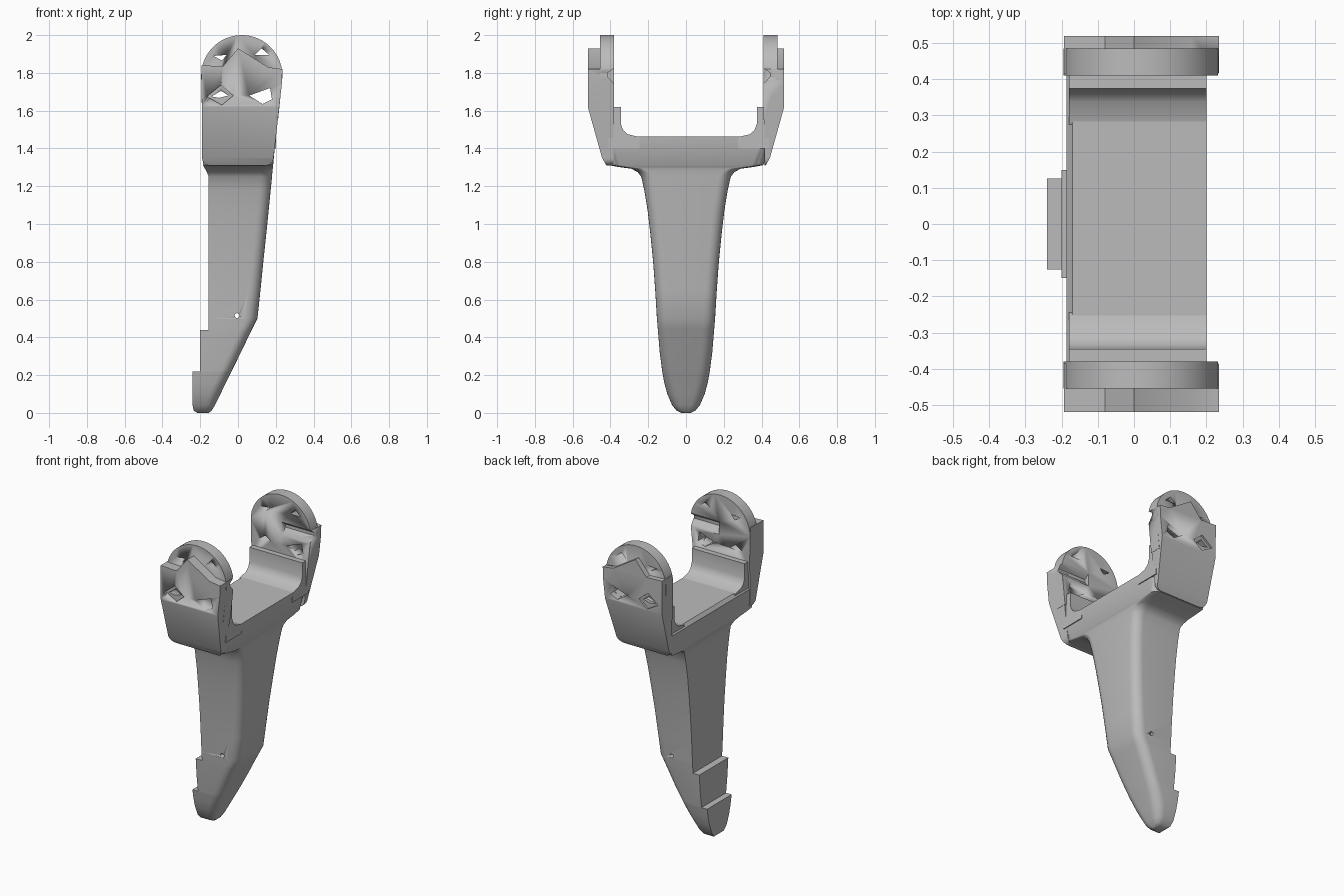
import bpy, bmesh, math

if "Cube" in bpy.data.objects:
    bpy.data.objects.remove(bpy.data.objects["Cube"])

grey = bpy.data.materials.new("plain grey")
grey.diffuse_color = (0.5, 0.5, 0.5, 1)
grey.use_nodes = True
grey.node_tree.nodes["Principled BSDF"].inputs["Base Color"].default_value = grey.diffuse_color


def finish(name, bm, angle=35):
    bmesh.ops.recalc_face_normals(bm, faces=bm.faces[:])
    me = bpy.data.meshes.new(name)
    bm.to_mesh(me)
    bm.free()
    me.materials.append(grey)
    ob = bpy.data.objects.new(name, me)
    bpy.context.collection.objects.link(ob)
    bpy.ops.object.select_all(action='DESELECT')
    bpy.context.view_layer.objects.active = ob
    ob.select_set(True)
    bpy.ops.object.shade_smooth_by_angle(angle=math.radians(angle))
    return ob


def prism(bm, outline, place, a, b):
    """Closed solid between two copies of an outline."""
    lo = [bm.verts.new(place(u, v, a)) for u, v in outline]
    hi = [bm.verts.new(place(u, v, b)) for u, v in outline]
    bm.faces.new(lo)
    bm.faces.new(hi[::-1])
    n = len(outline)
    for i in range(n):
        bm.faces.new((lo[i], lo[(i + 1) % n], hi[(i + 1) % n], hi[i]))


def along_y(u, v, d):
    return (u, d, v)


def along_x(u, v, d):
    return (d, u, v)


def arc(cx, cy, r, a0, a1, n):
    return [(cx + r * math.cos(math.radians(a0 + (a1 - a0) * i / n)),
             cy + r * math.sin(math.radians(a0 + (a1 - a0) * i / n))) for i in range(n + 1)]


def cut(ob, cutter):
    cutter.hide_render = True
    cutter.hide_set(True)
    m = ob.modifiers.new("cut", 'BOOLEAN')
    m.operation = 'DIFFERENCE'
    m.solver = 'EXACT'
    m.object = cutter


# Stem flaring into the crossbar: height, half width, left x, right x
rings = [(0, .025, -.215, -.155), (.012, .05, -.235, -.14), (.04, .073, -.24, -.122),
         (.1, .099, -.24, -.093), (.16, .115, -.24, -.064), (.22, .126, -.24, -.034),
         (.22, .126, -.2, -.034), (.32, .139, -.2, .015), (.44, .149, -.2, .073),
         (.44, .149, -.155, .073), (.5, .154, -.155, .103), (.65, .163, -.155, .119),
         (.8, .174, -.155, .134), (.95, .189, -.155, .15), (1.07, .203, -.155, .162),
         (1.18, .221, -.155, .173), (1.25, .237, -.155, .18), (1.275, .256, -.165, .182),
         (1.293, .29, -.175, .184), (1.302, .36, -.18, .185), (1.312, .41, -.185, .186),
         (1.44, .45, -.187, .198), (1.462, .455, -.17, .2)]
bm = bmesh.new()
prev = None
for z, w, x0, x1 in rings:
    r = min(.06, .65 * w)
    pts = [(x0, -w)] + arc(x1 - r, -w + r, r, -90, 0, 6) + arc(x1 - r, w - r, r, 0, 90, 6) + [(x0, w)]
    ring = [bm.verts.new((x, y, z)) for x, y in pts]
    n = len(ring)
    if prev:
        for i in range(n):
            bm.faces.new((prev[i], prev[(i + 1) % n], ring[(i + 1) % n], ring[i]))
    else:
        bm.faces.new(ring)
    prev = ring
bm.faces.new(prev)
stem = finish("stem_and_crossbar", bm)

# Pin hole through the stem
bm = bmesh.new()
prism(bm, arc(-.005, .515, .013, 0, 330, 11), along_y, -.4, .4)
cut(stem, finish("pin_hole_cutter", bm))

for side, name, inner in ((-1, "front", .38), (1, "back", .41)):
    # Round-topped cheek slab
    bm = bmesh.new()
    outline = [(-.19, 1.55), (.212, 1.55)] + arc(.02, 1.785, .215, -8, 180, 36)
    prism(bm, outline, along_y, side * inner, side * (inner + .075))
    cheek = finish(name + "_cheek", bm)

    # Outer plate with peaked top, slanting inward below its bend
    bm = bmesh.new()
    outline = (arc(-.15, 1.35, .04, 180, 270, 5) + arc(.148, 1.35, .04, 270, 355, 5)
               + [(.233, 1.75), (.235, 1.82), (.16, 1.83), (0, 1.93), (-.08, 1.835), (-.193, 1.84)])
    prism(bm, outline, along_y, side * (inner + .005), side * .52)
    for z in (1.62, 1.35):
        bmesh.ops.bisect_plane(bm, geom=bm.verts[:] + bm.edges[:] + bm.faces[:],
                               plane_co=(0, 0, z), plane_no=(0, 0, 1))
    for v in bm.verts:
        if abs(v.co.y) > .5 and v.co.z < 1.62:
            v.co.y = side * (.52 - .28 * (1.62 - v.co.z) - max(0, 1.35 - v.co.z) * .3)
    plate = finish(name + "_outer_plate", bm, 25)

    # Inner ledge with sloped foot running into the crossbar
    bm = bmesh.new()
    k = inner - .035
    profile = [(inner + .03, 1.62), (k, 1.62), (k, 1.53), (k - .012, 1.497),
               (k - .037, 1.475), (k - .1, 1.46), (k - .1, 1.4), (inner + .03, 1.4)]
    prism(bm, [(side * y, z) for y, z in profile], along_x, -.18, .2)
    finish(name + "_inner_ledge", bm)

    # Angular fixing holes through the cheek and plate
    bm = bmesh.new()
    holes = [[(-.13, 1.89), (-.06, 1.895), (-.085, 1.865)],
             [(.09, 1.895), (.165, 1.895), (.125, 1.93)],
             [(-.14, 1.675), (-.09, 1.705), (-.05, 1.68), (-.1, 1.668)],
             [(.06, 1.68), (.17, 1.72), (.18, 1.66), (.13, 1.635)]]
    for h in holes:
        prism(bm, h, along_y, side * .3, side * .6)
    cutter = finish(name + "_hole_cutter", bm)
    cut(cheek, cutter)
    cut(plate, cutter)

    # Wedge-shaped recess on the inner face
    bm = bmesh.new()
    wedge = [(inner - .02, 1.84), (inner + .035, 1.8), (inner + .035, 1.78), (inner - .02, 1.72)]
    prism(bm, [(side * y, z) for y, z in wedge], along_x, .03, .3)
    cutter = finish(name + "_recess_cutter", bm)
    cut(cheek, cutter)
    cut(plate, cutter)

    # Shallow diamond sockets around the lower holes
    bm = bmesh.new()
    prism(bm, [(-.165, 1.675), (-.09, 1.735), (-.025, 1.68), (-.085, 1.63)],
          along_y, side * .508, side * .6)
    cut(plate, finish(name + "_socket_cutter", bm))
